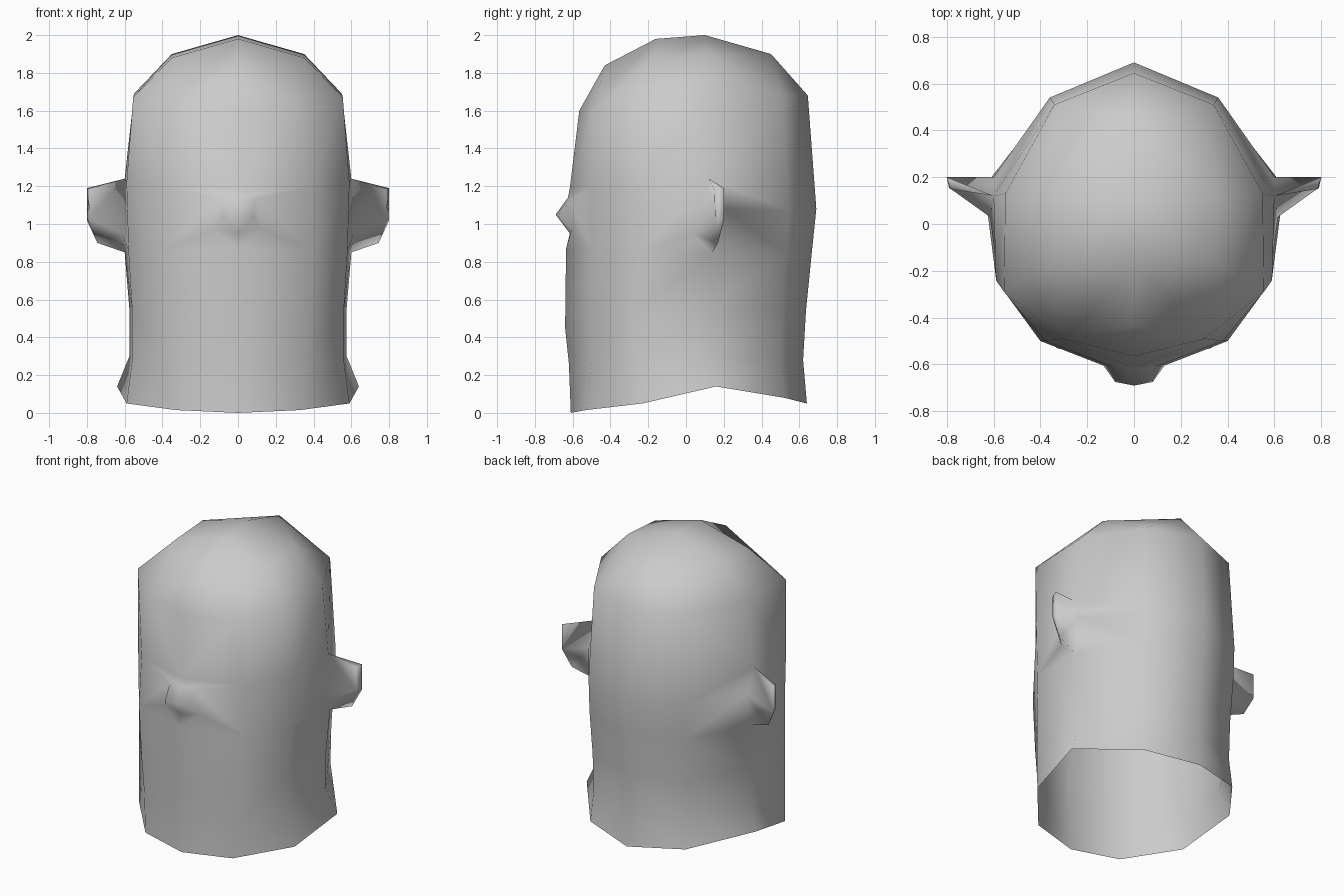
import bpy, bmesh

if "Cube" in bpy.data.objects:
    bpy.data.objects.remove(bpy.data.objects["Cube"])

skin = bpy.data.materials.new("grey clay")
skin.diffuse_color = (0.6, 0.6, 0.6, 1)
skin.use_nodes = True
skin.node_tree.nodes["Principled BSDF"].inputs["Base Color"].default_value = skin.diffuse_color

# Half rings from front centre round the +x side to back centre, bottom to top
RINGS = [
    [(0, -.61, 0), (.33, -.53, .015), (.59, -.23, .05), (.64, .16, .14), (.36, .52, .08), (0, .64, .05)],
    [(0, -.62, .26), (.36, -.50, .27), (.56, -.27, .28), (.575, .13, .30), (.35, .50, .28), (0, .62, .28)],
    [(0, -.64, .45), (.38, -.50, .50), (.56, -.27, .54), (.575, .13, .55), (.35, .51, .54), (0, .635, .54)],
    [(0, -.635, .87), (.40, -.50, .86), (.58, -.24, .86), (.60, .14, .85), (.36, .53, .84), (0, .665, .84)],
    [(0, -.615, 1.19), (.38, -.50, 1.2), (.59, -.24, 1.22), (.60, .12, 1.24), (.36, .54, 1.07), (0, .69, 1.08)],
    [(0, -.565, 1.6), (.30, -.49, 1.62), (.555, -.29, 1.67), (.55, .13, 1.69), (.34, .51, 1.68), (0, .645, 1.68)],
]

bm = bmesh.new()


def verts(points):
    return [bm.verts.new(p) for p in points]


def faces(*loops):
    for loop in loops:
        bm.faces.new(loop)


# Neck, face and skull walls, leaving gaps for nose and ear
rings = [verts(r) for r in RINGS]
for i in range(5):
    lo, up = rings[i], rings[i + 1]
    for j in range(5):
        if i == 3 and j in (0, 2, 3):
            continue
        faces((lo[j], lo[j + 1], up[j + 1], up[j]))

# Crown
f0, f1, f2, f3, b1, b0 = rings[5]
a, b, c, d, e, f = verts([(0, -.43, 1.84), (0, -.16, 1.98), (0, .10, 2.0),
                          (0, .45, 1.90), (.35, -.17, 1.88), (.35, .12, 1.90)])
faces((f0, f1, a), (f1, e, b, a), (f1, f2, e), (f2, f3, f, e), (f3, b1, f),
      (e, f, c, b), (f, b1, d, c), (b1, b0, d))

# Nose
lo, up = rings[3], rings[4]
n0, n1, t0, t1, m0, m1 = verts([(0, -.615, .95), (.13, -.605, .97), (0, -.69, 1.05),
                                (.08, -.675, 1.04), (0, -.625, 1.14), (.09, -.61, 1.13)])
faces((lo[0], lo[1], n1, n0), (n0, n1, t1, t0), (t0, t1, m1, m0),
      (m0, m1, up[1], up[0]), (n1, m1, t1), (lo[1], up[1], m1, n1))

# Ear, with the head surface joined to its front and back roots
top, low = up[3], lo[3]
front, back, p1, p2, p3, q1, q2 = verts([
    (.615, .03, .95), (.60, .20, 1.08), (.80, .20, 1.19), (.80, .20, 1.02),
    (.745, .17, .90), (.785, .15, 1.18), (.79, .155, 1.03)])
faces((lo[2], low, front), (lo[2], front, top, up[2]),
      (top, back, up[4]), (back, low, lo[4], up[4]),
      (top, front, q2, q1), (front, low, p3, q2), (top, q1, p1),
      (q1, q2, p2, p1), (q2, p3, p2), (top, p1, p2, back), (back, p2, p3, low))

bmesh.ops.recalc_face_normals(bm, faces=bm.faces[:])
# Face outward: the crown must point up
bm.faces.ensure_lookup_table()
bm.normal_update()
peak = max(bm.faces, key=lambda face: face.calc_center_median().z)
if peak.normal.z < 0:
    bmesh.ops.reverse_faces(bm, faces=bm.faces[:])
for face in bm.faces:
    face.smooth = True

mesh = bpy.data.meshes.new("head")
bm.to_mesh(mesh)
bm.free()
mesh.materials.append(skin)
head = bpy.data.objects.new("head", mesh)
bpy.context.collection.objects.link(head)

# Other half of the head
mirror = head.modifiers.new("mirror", 'MIRROR')
mirror.use_clip = True
mirror.merge_threshold = 0.001
